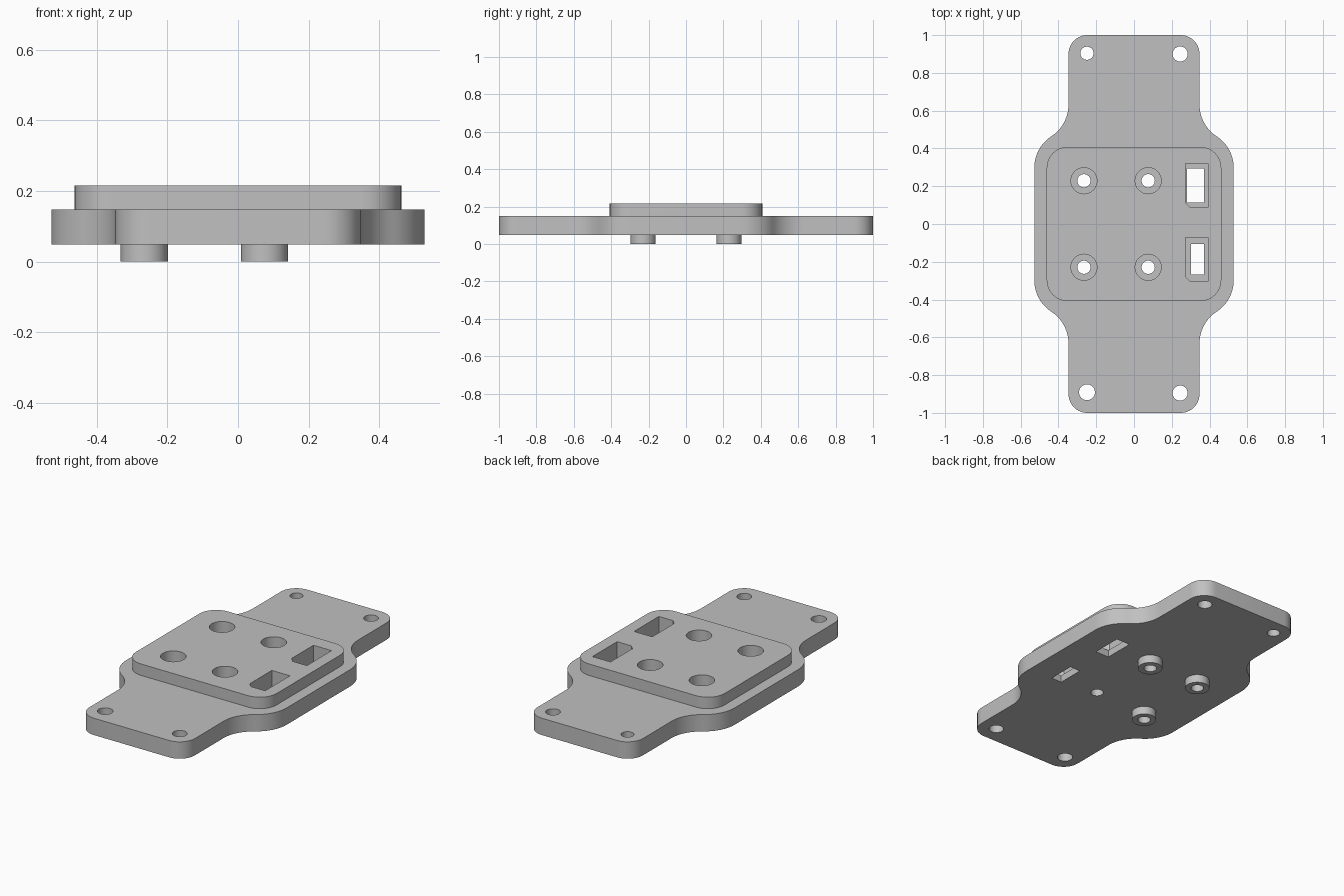
import bpy
import bmesh
import math

if "Cube" in bpy.data.objects:
    bpy.data.objects.remove(bpy.data.objects["Cube"])

Z_BASE, Z_STEP, Z_TOP = 0.048, 0.148, 0.216   # underside, flange top, pad top
Z_FLOOR = 0.09                                # floor of the recesses

grey = bpy.data.materials.new("plain grey")
grey.diffuse_color = (0.53, 0.53, 0.53, 1)
grey.use_nodes = True
grey.node_tree.nodes["Principled BSDF"].inputs["Base Color"].default_value = grey.diffuse_color


def prism(name, points, z0, z1):
    """Extrude a counter-clockwise outline from z0 up to z1."""
    bm = bmesh.new()
    low = [bm.verts.new((x, y, z0)) for x, y in points]
    high = [bm.verts.new((x, y, z1)) for x, y in points]
    bm.faces.new(low[::-1])
    bm.faces.new(high)
    n = len(points)
    for i in range(n):
        j = (i + 1) % n
        bm.faces.new((low[i], low[j], high[j], high[i]))
    mesh = bpy.data.meshes.new(name)
    bm.to_mesh(mesh)
    bm.free()
    mesh.materials.append(grey)
    obj = bpy.data.objects.new(name, mesh)
    bpy.context.collection.objects.link(obj)
    return obj


def arc(cx, cy, r, a0, a1, steps=10):
    """Points along an arc, angles in degrees."""
    return [(cx + r * math.cos(math.radians(a0 + (a1 - a0) * i / steps)),
             cy + r * math.sin(math.radians(a0 + (a1 - a0) * i / steps)))
            for i in range(steps + 1)]


def circle(x, y, r, n=40):
    return arc(x, y, r, 0, 360, n)[:-1]


def rect(x0, x1, y0, y1):
    return [(x0, y0), (x1, y0), (x1, y1), (x0, y1)]


def mirrored(quarter):
    """Complete an outline from its +x +y quarter."""
    right = [(x, -y) for x, y in reversed(quarter)] + quarter
    return right + [(-x, -y) for x, y in right]


def combine(target, tool, operation):
    mod = target.modifiers.new("combine", 'BOOLEAN')
    mod.operation = operation
    mod.solver = 'EXACT'
    mod.object = tool
    bpy.context.view_layer.objects.active = target
    bpy.ops.object.modifier_apply(modifier=mod.name)
    bpy.data.objects.remove(tool, do_unlink=True)


# Flange: wide middle that sweeps through S-curves into two narrow arms
half_w, arm_w, bend, corner = 0.528, 0.347, 0.2, 0.1
sweep = math.degrees(math.acos(1 - (half_w - arm_w) / (2 * bend)))
y_mid = 0.297
y_arm = y_mid + 2 * bend * math.sin(math.radians(sweep))
quarter = (arc(half_w - bend, y_mid, bend, 0, sweep)
           + arc(arm_w + bend, y_arm, bend, 180 + sweep, 180)[1:]
           + arc(arm_w - corner, 1 - corner, corner, 0, 90))
plate = prism("mounting_plate", mirrored(quarter), Z_BASE, Z_STEP)

# Raised rounded pad
pad_corner = 0.11
pad = mirrored(arc(0.462 - pad_corner, 0.408 - pad_corner, pad_corner, 0, 90))
combine(plate, prism("raised_pad", pad, 0.1, Z_TOP), 'UNION')

# Round bosses under three of the four screw positions
screws = [(-0.265, 0.229), (-0.265, -0.229), (0.075, 0.229), (0.075, -0.229)]
for x, y in screws[:3]:
    combine(plate, prism("boss", circle(x, y, 0.067), 0, 0.065), 'UNION')

# Counterbored screw holes
for x, y in screws:
    combine(plate, prism("counterbore", circle(x, y, 0.069), Z_FLOOR, 0.3), 'DIFFERENCE')
    combine(plate, prism("screw_hole", circle(x, y, 0.035), -0.1, 0.3), 'DIFFERENCE')

# Holes at the arm corners
for x, y, r in [(-0.249, 0.904, 0.035), (0.244, 0.9, 0.04),
                (-0.249, -0.891, 0.042), (0.244, -0.895, 0.04)]:
    combine(plate, prism("corner_hole", circle(x, y, r, 32), -0.1, 0.3), 'DIFFERENCE')

# Stepped slots with one chamfered corner
c = 0.026
for y0, y1, inner in [(0.088, 0.32, (0.281, 0.37, 0.114, 0.294)),
                      (-0.304, -0.071, (0.302, 0.37, -0.267, -0.107))]:
    x0, x1 = 0.272, 0.391
    recess = [(x0 + c, y0), (x1, y0), (x1, y1), (x0, y1), (x0, y0 + c)]
    combine(plate, prism("slot_recess", recess, Z_FLOOR, 0.3), 'DIFFERENCE')
    combine(plate, prism("slot_opening", rect(*inner), -0.1, 0.3), 'DIFFERENCE')

# Smooth the curved walls, keep the rims sharp
bpy.ops.object.select_all(action='DESELECT')
plate.select_set(True)
bpy.context.view_layer.objects.active = plate
bpy.ops.object.shade_smooth_by_angle(angle=math.radians(30))
